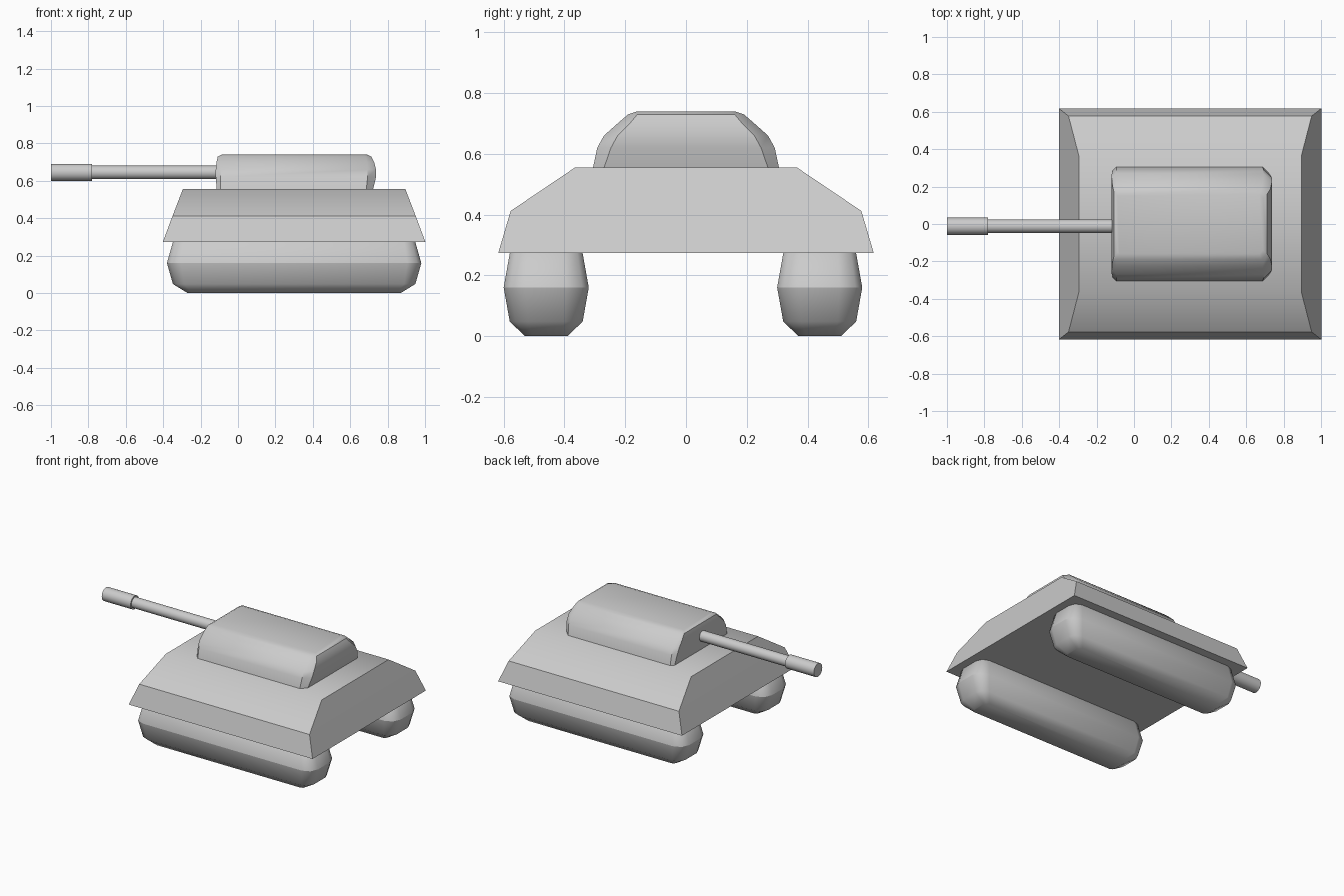
import bpy, bmesh
from math import sin, cos, pi, radians

if "Cube" in bpy.data.objects:
    bpy.data.objects.remove(bpy.data.objects["Cube"])


def ring(x0, x1, hy, z, front=0.0, rear=0.0, cy=0.0, seg=1):
    """Rectangle at height z with corners cut back by front / rear amounts."""
    pts = []
    corners = [(x1, 1, 1, rear, 0), (x0, -1, 1, front, 90),
               (x0, -1, -1, front, 180), (x1, 1, -1, rear, 270)]
    for x, sx, sy, c, start in corners:
        if c == 0:
            pts.append((x, cy + sy * hy, z))
            continue
        for i in range(seg + 1):
            a = radians(start) + pi / 2 * i / seg
            pts.append((x - sx * c + c * cos(a),
                        cy + sy * (hy - c) + c * sin(a), z))
    return pts


def loft(name, rings, bevel=0.0, angle=35, crease_z=None):
    bm = bmesh.new()
    loops = [[bm.verts.new(p) for p in r] for r in rings]
    n = len(loops[0])
    for lo, hi in zip(loops, loops[1:]):
        for i in range(n):
            j = (i + 1) % n
            bm.faces.new((lo[i], lo[j], hi[j], hi[i]))
    bm.faces.new(loops[0][::-1])
    bm.faces.new(loops[-1])
    if bevel:
        sharp = [e for e in bm.edges if e.calc_face_angle(0) > radians(20)]
        bmesh.ops.bevel(bm, geom=sharp, offset=bevel, segments=2,
                        profile=0.5, affect='EDGES', clamp_overlap=True)
    bmesh.ops.recalc_face_normals(bm, faces=bm.faces)
    me = bpy.data.meshes.new(name)
    bm.to_mesh(me)
    bm.free()
    ob = bpy.data.objects.new(name, me)
    bpy.context.collection.objects.link(ob)
    smooth(ob, angle)
    if crease_z is not None:
        for e in me.edges:
            if all(abs(me.vertices[v].co.z - crease_z) < 1e-4 for v in e.vertices):
                e.use_edge_sharp = True
    return ob


def smooth(ob, angle):
    bpy.ops.object.select_all(action='DESELECT')
    ob.select_set(True)
    bpy.context.view_layer.objects.active = ob
    bpy.ops.object.shade_smooth_by_angle(angle=radians(angle))


def tube(name, x0, x1, r):
    bpy.ops.mesh.primitive_cylinder_add(vertices=24, radius=r, depth=x1 - x0,
                                        location=((x0 + x1) / 2, -0.012, 0.645),
                                        rotation=(0, pi / 2, 0))
    ob = bpy.context.object
    ob.name = name
    smooth(ob, 35)


# Hull: sloped body with softened edges
loft("hull", [ring(-0.402, 1.002, 0.618, 0.273),
              ring(-0.35, 0.95, 0.577, 0.412),
              ring(-0.295, 0.895, 0.365, 0.555)], bevel=0.01)

# Track pods: rounded blocks, widest at mid height
for side, cy in (("right", -0.46), ("left", 0.44)):
    steps = [(0.57, 0.07, 0.0, 0.025), (0.648, 0.12, 0.048, 0.06),
             (0.68, 0.14, 0.16, 0.075), (0.648, 0.12, 0.272, 0.06),
             (0.57, 0.07, 0.32, 0.025)]
    loft(side + "_track",
         [ring(0.3 - hx, 0.3 + hx, hy, z, c, c, cy, seg=2) for hx, hy, z, c in steps],
         angle=50, crease_z=0.16)

# Turret: domed cross-section, corners cut more at the rear
turret = [(-0.113, 0.72, 0.308, 0.545, 0.02, 0.035),
          (-0.119, 0.738, 0.292, 0.62, 0.025, 0.045),
          (-0.119, 0.738, 0.27, 0.66, 0.025, 0.045),
          (-0.115, 0.728, 0.225, 0.70, 0.02, 0.04),
          (-0.108, 0.712, 0.19, 0.73, 0.015, 0.03),
          (-0.088, 0.69, 0.16, 0.74, 0.01, 0.02)]
loft("turret", [ring(a, b, hy, z, f, r) for a, b, hy, z, f, r in turret], angle=35)

# Gun barrel and muzzle sleeve
tube("gun_barrel", -0.80, -0.08, 0.036)
tube("muzzle_sleeve", -1.0, -0.78, 0.046)
